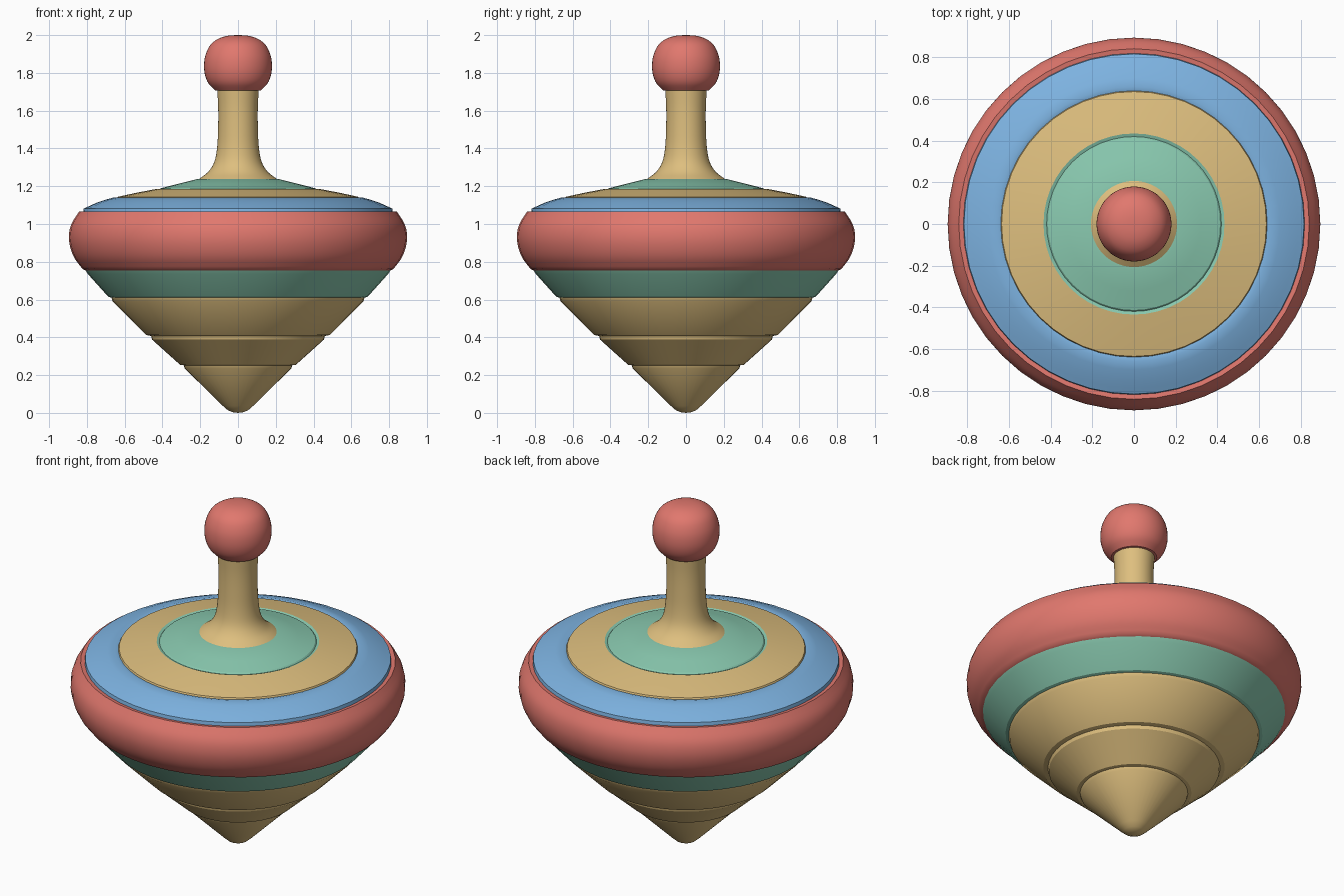
import bpy, bmesh, math
from mathutils import Vector

if "Cube" in bpy.data.objects:
    bpy.data.objects.remove(bpy.data.objects["Cube"])

SIDES = 48


def material(name, rgb):
    m = bpy.data.materials.new(name)
    m.diffuse_color = (*rgb, 1)
    m.use_nodes = True
    m.node_tree.nodes["Principled BSDF"].inputs["Base Color"].default_value = m.diffuse_color
    return m


RED = material("coral red", (0.75, 0.187, 0.155))
BLUE = material("sky blue", (0.205, 0.448, 0.75))
TAN = material("light wood", (0.73, 0.52, 0.21))
TEAL = material("mint green", (0.253, 0.59, 0.434))


def curve(pts, steps=4):
    """Smooth curve through the points (Catmull-Rom)."""
    p = [Vector(q) for q in pts]
    p = [2 * p[0] - p[1]] + p + [2 * p[-1] - p[-2]]
    out = []
    for a, b, c, d in zip(p, p[1:], p[2:], p[3:]):
        for k in range(steps):
            t = k / steps
            v = 0.5 * (2 * b + (c - a) * t + (2 * a - 5 * b + 4 * c - d) * t * t
                       + (3 * b - a - 3 * c + d) * t ** 3)
            out.append((max(v.x, 0), v.y))
    return out + [tuple(pts[-1])]


def lathe(name, profile, mat):
    """Turn a bottom-to-top (radius, height) profile about z."""
    bm = bmesh.new()
    rings = []
    for r, z in profile:
        if r < 1e-5:
            rings.append([bm.verts.new((0, 0, z))] * SIDES)
        else:
            rings.append([bm.verts.new((r * math.cos(a), r * math.sin(a), z))
                          for a in (math.tau * j / SIDES for j in range(SIDES))])
    for lo, hi in zip(rings, rings[1:]):
        for j in range(SIDES):
            k = (j + 1) % SIDES
            quad = list(dict.fromkeys((lo[j], lo[k], hi[k], hi[j])))
            bm.faces.new(quad)
    me = bpy.data.meshes.new(name)
    bm.to_mesh(me)
    bm.free()
    me.materials.append(mat)
    ob = bpy.data.objects.new(name, me)
    bpy.context.collection.objects.link(ob)
    bpy.ops.object.select_all(action='DESELECT')
    ob.select_set(True)
    bpy.context.view_layer.objects.active = ob
    bpy.ops.object.shade_smooth_by_angle(angle=math.radians(30))


# Stepped wooden cone, each tier ending in a small ledge
lathe("tip_cone", [(0, 0), (0.03, 0.004), (0.055, 0.015), (0.08, 0.037),
                   (0.282, 0.235), (0.288, 0.252)], TAN)
lathe("lower_tier", [(0.288, 0.252), (0.307, 0.255), (0.455, 0.388), (0.46, 0.407)], TAN)
lathe("middle_tier", [(0.46, 0.407), (0.485, 0.412), (0.664, 0.59), (0.67, 0.61)], TAN)

# Green tier under the rim
lathe("green_tier", [(0.67, 0.61), (0.687, 0.615), (0.795, 0.735), (0.808, 0.755)], TEAL)

# Bulging rim
lathe("rim", [(0.808, 0.755)] + curve([(0.823, 0.762), (0.866, 0.82), (0.889, 0.88),
      (0.895, 0.94), (0.882, 1.0), (0.842, 1.065)]) + [(0.82, 1.062)], RED)

# Shallow domed rings on top, each set inside the one below
lathe("blue_ring", [(0.82, 1.062), (0.817, 1.082), (0.79, 1.094), (0.75, 1.112),
                    (0.70, 1.129), (0.66, 1.14), (0.64, 1.135)], BLUE)
lathe("wood_ring", [(0.64, 1.135), (0.636, 1.144), (0.54, 1.165), (0.435, 1.185)], TAN)
lathe("green_disc", [(0.435, 1.185), (0.42, 1.18), (0.413, 1.188), (0.32, 1.212),
                     (0.22, 1.237), (0.19, 1.237)], TEAL)

# Flared handle stem
lathe("stem", [(0.19, 1.234)] + curve([(0.207, 1.238), (0.158, 1.276), (0.125, 1.33),
      (0.11, 1.41), (0.105, 1.52), (0.105, 1.62), (0.11, 1.71)]), TAN)

# Round knob
lathe("knob", [(0.10, 1.705)] + curve([(0.122, 1.707), (0.157, 1.745), (0.175, 1.79),
      (0.18, 1.84), (0.172, 1.895), (0.145, 1.95), (0.10, 1.983), (0.05, 1.997),
      (0, 2.0)], 3), RED)
